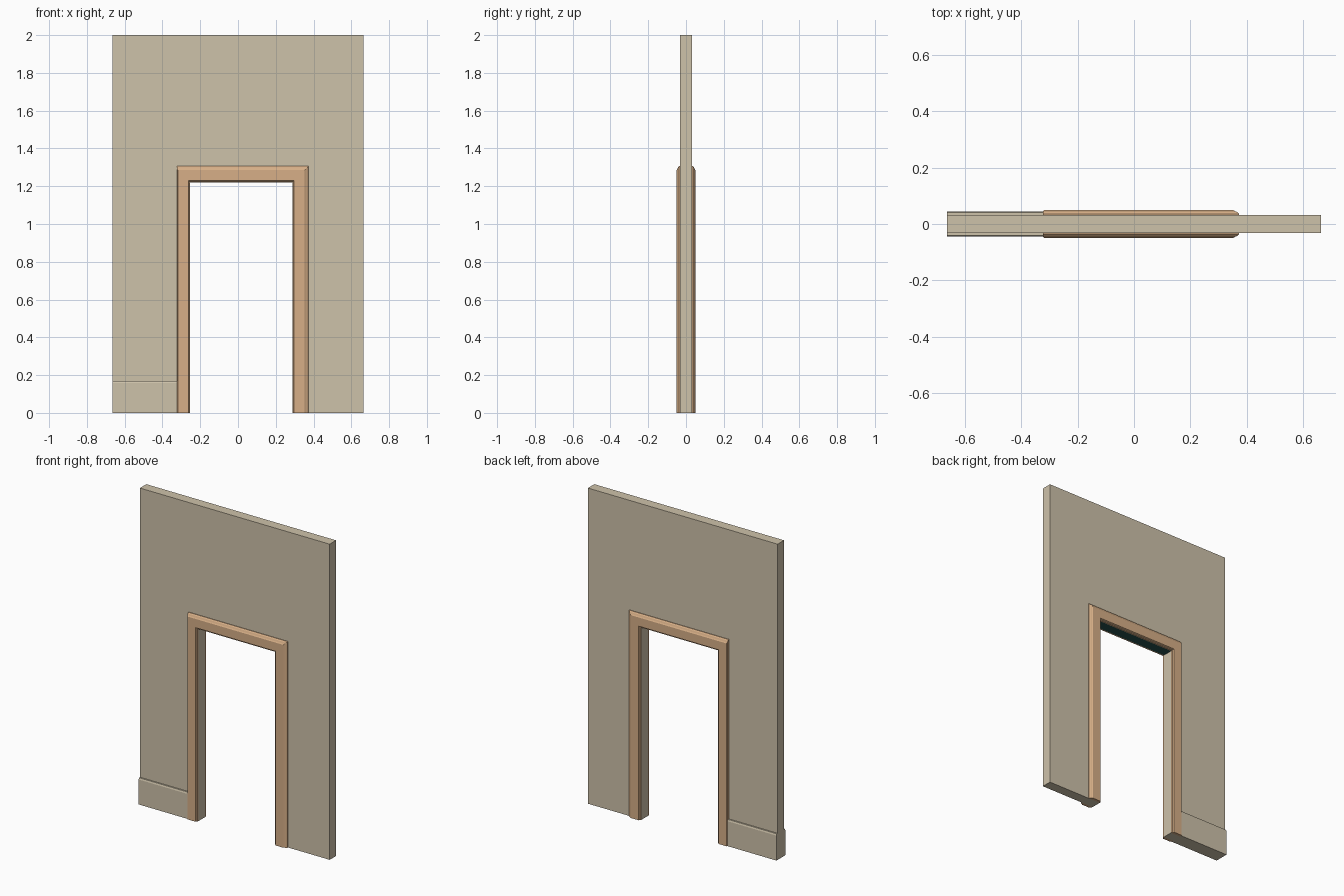
import bpy, bmesh

if "Cube" in bpy.data.objects:
    bpy.data.objects.remove(bpy.data.objects["Cube"])

WALL_Y = 0.032                       # half thickness of the wall
X0, X1, ZH = -0.254, 0.288, 1.221    # door opening
SIDE = 0.665


def material(name, rgb):
    lin = [(c / 255 / 12.92) if c < 11 else ((c / 255 + 0.055) / 1.055) ** 2.4 for c in rgb]
    m = bpy.data.materials.new(name)
    m.diffuse_color = (*lin, 1)
    m.use_nodes = True
    m.node_tree.nodes["Principled BSDF"].inputs["Base Color"].default_value = m.diffuse_color
    return m


PLASTER = material("beige_plaster", (206, 194, 170))
WOOD = material("tan_wood", (215, 175, 135))
TEAL = material("dark_teal", (38, 80, 77))


def finish(name, bm, mats):
    bmesh.ops.recalc_face_normals(bm, faces=bm.faces)
    bm.normal_update()
    me = bpy.data.meshes.new(name)
    bm.to_mesh(me)
    bm.free()
    for m in mats:
        me.materials.append(m)
    ob = bpy.data.objects.new(name, me)
    bpy.context.collection.objects.link(ob)
    return ob


def loft(name, rings, mat):
    """Skin a row of matching closed profiles and cap both ends."""
    bm = bmesh.new()
    rows = [[bm.verts.new(p) for p in r] for r in rings]
    n = len(rows[0])
    for a, b in zip(rows, rows[1:]):
        for i in range(n):
            j = (i + 1) % n
            bm.faces.new((a[i], a[j], b[j], b[i]))
    bm.faces.new(rows[0])
    bm.faces.new(rows[-1])
    return finish(name, bm, [mat])


# Wall with the doorway cut out, dark lining under the lintel
outline = [(-SIDE, 0), (X0, 0), (X0, ZH), (X1, ZH), (X1, 0), (SIDE, 0), (SIDE, 2), (-SIDE, 2)]
bm = bmesh.new()
face = bm.faces.new([bm.verts.new((x, -WALL_Y, z)) for x, z in outline])
ext = bmesh.ops.extrude_face_region(bm, geom=[face])
for v in ext["geom"]:
    if isinstance(v, bmesh.types.BMVert):
        v.co.y = WALL_Y
bmesh.ops.recalc_face_normals(bm, faces=bm.faces)
for f in bm.faces:
    if f.normal.z < -0.9 and f.calc_center_median().z > 1:
        f.material_index = 1
finish("wall", bm, [PLASTER, TEAL])

# Moulded casing: (distance out from opening, height off the wall)
CASING = [(0, 0), (0, 0.009), (0.005, 0.010), (0.009, 0.018), (0.064, 0.018),
          (0.070, 0.014), (0.079, 0.010), (0.085, 0.004), (0.085, 0)]
LEFT = 0.069                         # the left leg is trimmed narrower
# Baseboard: (height off the wall, z)
BOARD = [(0, 0), (0.0125, 0), (0.0125, 0.158), (0.009, 0.168), (0, 0.168)]

for s, side in ((-1, "front"), (1, "back")):
    def y(h):
        return s * (WALL_Y + h)

    def left(z_of):
        return [(X0 - min(u, LEFT), y(h), z_of(u)) for u, h in CASING]

    def right(z_of):
        return [(X1 + u, y(h), z_of(u)) for u, h in CASING]

    loft(side + "_door_casing",
         [left(lambda u: 0), left(lambda u: ZH + u), right(lambda u: ZH + u), right(lambda u: 0)], WOOD)
    loft(side + "_baseboard",
         [[(x, y(h), z) for h, z in BOARD] for x in (-SIDE, X0 - LEFT)], PLASTER)
